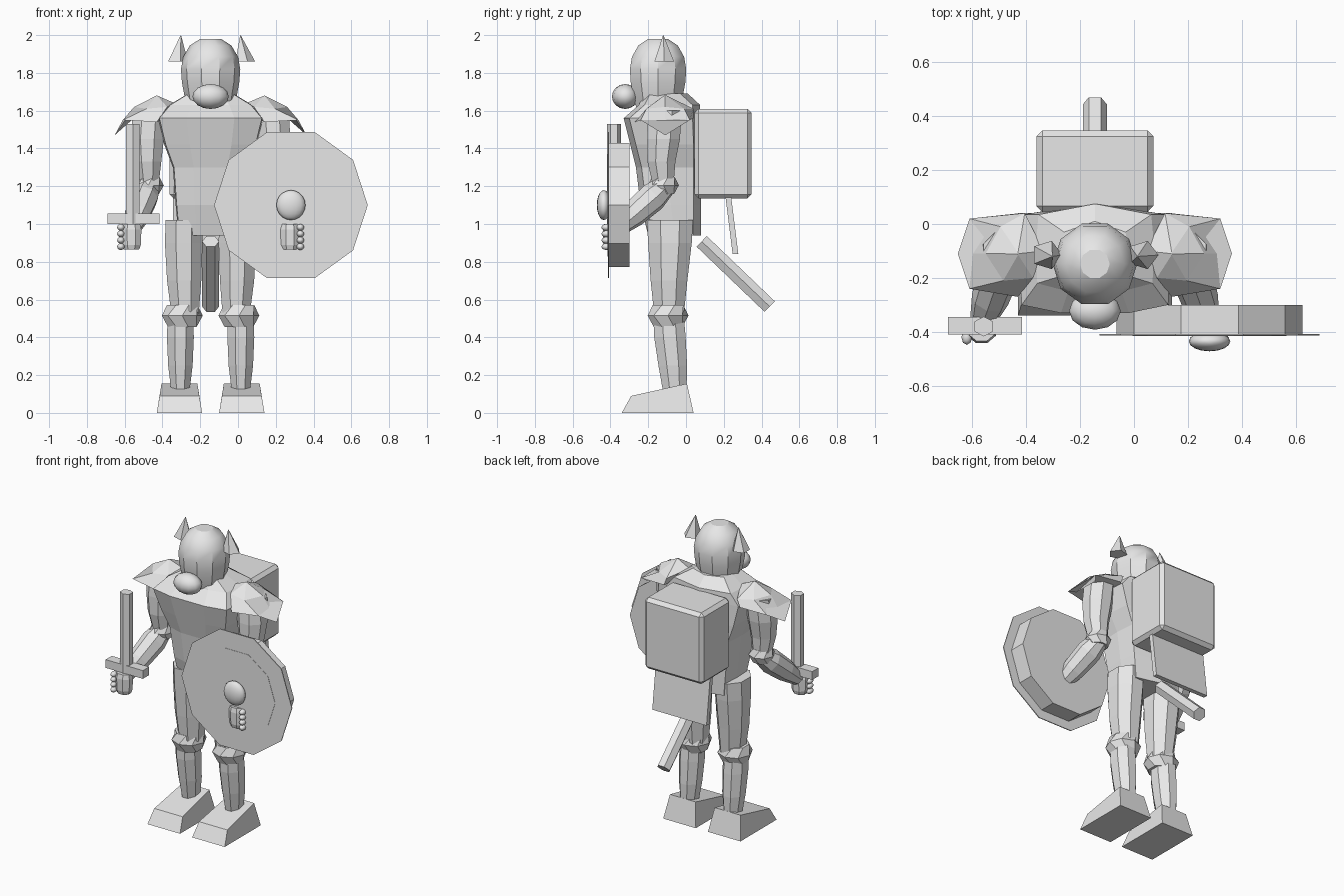
import bpy, bmesh, math
from mathutils import Vector

if "Cube" in bpy.data.objects:
    bpy.data.objects.remove(bpy.data.objects["Cube"])

CX = -0.145  # body centre line

grey = bpy.data.materials.new("plain_grey")
grey.diffuse_color = (0.8, 0.8, 0.8, 1)
grey.use_nodes = True
grey.node_tree.nodes["Principled BSDF"].inputs["Base Color"].default_value = grey.diffuse_color


def finish(name, bm, smooth=None):
    bmesh.ops.recalc_face_normals(bm, faces=bm.faces)
    me = bpy.data.meshes.new(name)
    bm.to_mesh(me)
    bm.free()
    ob = bpy.data.objects.new(name, me)
    bpy.context.collection.objects.link(ob)
    me.materials.append(grey)
    if smooth:
        bpy.ops.object.select_all(action='DESELECT')
        ob.select_set(True)
        bpy.context.view_layer.objects.active = ob
        bpy.ops.object.shade_smooth_by_angle(angle=math.radians(smooth))
    return ob


def ring(c, rx, ry, n=8, axis=(0, 0, 1), turn=0.5):
    """Elliptical ring of n points around c, perpendicular to axis."""
    q = Vector((0, 0, 1)).rotation_difference(Vector(axis))
    a = [2 * math.pi * (i + turn) / n for i in range(n)]
    return [Vector(c) + q @ Vector((rx * math.cos(t), ry * math.sin(t), 0)) for t in a]


def loft(name, rings, smooth=None):
    """Skin consecutive rings and cap both ends."""
    bm = bmesh.new()
    vs = [[bm.verts.new(p) for p in r] for r in rings]
    n = len(vs[0])
    for a, b in zip(vs, vs[1:]):
        for i in range(n):
            j = (i + 1) % n
            bm.faces.new((a[i], a[j], b[j], b[i]))
    bm.faces.new(vs[0])
    bm.faces.new(vs[-1])
    return finish(name, bm, smooth)


def box(name, lo, hi, bevel=0):
    bm = bmesh.new()
    bmesh.ops.create_cube(bm, size=1)
    for v in bm.verts:
        v.co = [(l + h) / 2 + c * (h - l) for c, l, h in zip(v.co, lo, hi)]
    if bevel:
        bmesh.ops.bevel(bm, geom=bm.edges[:], offset=bevel, segments=1, affect='EDGES')
    return finish(name, bm)


def ball(name, c, r, seg=16, rows=10):
    bm = bmesh.new()
    bmesh.ops.create_uvsphere(bm, u_segments=seg, v_segments=rows, radius=1)
    for v in bm.verts:
        v.co = [o + k * s for o, k, s in zip(c, v.co, r)]
    return finish(name, bm, 60)


# Torso: half width, front y, back y, height
torso = []
for hw, f, b, z in [(.17, -.20, .08, .94), (.185, -.24, .08, 1.10), (.20, -.265, .08, 1.30),
                    (.245, -.295, .08, 1.42), (.28, -.33, .075, 1.56),
                    (.22, -.25, .075, 1.63), (.12, -.22, .01, 1.69)]:
    torso.append([Vector((CX + u * hw, y, z)) for u, y in
                  [(-.45, f), (.45, f), (.97, f + .03), (1, (f + b) / 2), (.95, b - .04),
                   (0, b), (-.95, b - .04), (-1, (f + b) / 2), (-.97, f + .03)]])
loft("torso", torso)

# Head, muzzle
loft("head", [ring((CX, -.148, z), r, r, 10, turn=0) for r, z in
              [(.115, 1.60), (.135, 1.66), (.152, 1.75), (.157, 1.82), (.145, 1.885),
               (.11, 1.945), (.055, 1.98)]], 32)
ball("muzzle", (CX, -.322, 1.675), (.096, .07, .066), 12, 8)

for s, side in ((-1, "right"), (1, "left")):
    def X(u):
        return CX + s * u

    # Horns
    loft(side + "_horn", [ring((X(.178), -.115, 1.86), .058, .055, 5, turn=0),
                          ring((X(.158), -.12, 1.998), .002, .002, 5, turn=0)])

    # Pauldrons
    low = [(.508, -.11, 1.47), (.465, .02, 1.55), (.28, .04, 1.56),
           (.20, -.10, 1.58), (.285, -.27, 1.54), (.465, -.24, 1.55)]
    high = [(.405, -.11, 1.62), (.35, -.01, 1.61), (.26, .04, 1.61),
            (.19, -.10, 1.64), (.23, -.20, 1.62), (.34, -.21, 1.61)]
    apex = [(.285 + .01 * (p[0] - .3), -.11 + .05 * (p[1] + .1), 1.68) for p in high]
    loft(side + "_pauldron", [[Vector((X(u), y, z)) for u, y, z in r]
                              for r in (low, high, apex)])

    # Upper arm, elbow guard, forearm
    loft(side + "_upper_arm", [ring((X(u), y, z), r, r, 8) for u, y, z, r in
                               [(.325, -.11, 1.60, .095), (.335, -.12, 1.45, .095),
                                (.335, -.13, 1.33, .08), (.33, -.12, 1.20, .058)]])
    loft(side + "_elbow_guard", [ring((X(.33), -.12, z), r, r, 8, turn=t) for z, r, t in
                                 [(1.16, .062, .5), (1.205, .082, 0), (1.25, .064, .5)]])
    elbow, wrist = Vector((X(.33), -.11, 1.20)), Vector((X(.42), -.37, .97))
    d = wrist - elbow
    loft(side + "_forearm", [ring(elbow + d * t, r, r, 8, d) for t, r in
                             [(-.05, .055), (.25, .078), (.65, .07), (1, .045)]])

    # Hand with curled fingers
    loft(side + "_hand", [ring((X(.42), -.395, z), r, r * .85, 8) for z, r in
                          [(.865, .045), (.89, .055), (.97, .058), (1.0, .05)]])
    for k in range(4):
        z = .88 + .034 * k
        ball(f"{side}_finger_{k + 1}", (X(.475), -.42, z), (.02, .028, .018), 8, 6)

    # Thigh, knee guard, shin
    loft(side + "_thigh", [ring((X(u), y, z), rx, ry, 8) for u, y, z, rx, ry in
                           [(.135, -.09, .52, .078, .085), (.14, -.09, .70, .098, .105),
                            (.142, -.085, .90, .108, .125), (.142, -.085, 1.02, .104, .132)]])
    loft(side + "_knee_guard", [ring((X(.15), -.095, z), r, r, 8, turn=t) for z, r, t in
                                [(.455, .082, .5), (.515, .108, 0), (.57, .088, .5)]])
    loft(side + "_shin", [ring((X(.16), y, z), rx, ry, 8) for y, z, rx, ry in
                          [(-.06, .12, .053, .068), (-.07, .25, .07, .082),
                           (-.085, .40, .077, .09), (-.09, .48, .074, .088)]])

    # Boot: wedge rising to the heel
    sole = [(.045, -.34, 0), (.285, -.34, 0), (.285, .04, 0), (.045, .04, 0)]
    top = [(.06, -.29, .09), (.27, -.29, .09), (.26, .005, .155), (.07, .005, .155)]
    loft(side + "_boot", [[Vector((X(u), y, z)) for u, y, z in r] for r in (sole, top)])

# Shield: drum, wide thin face, inner plate, boss
for name, r, y0, y1 in [("shield_drum", .345, -.30, -.408), ("shield_face", .407, -.408, -.414),
                        ("shield_inner_plate", .285, -.413, -.416)]:
    loft(name, [ring((.28, y, 1.10), r, r, 10, (0, -1, 0), 0) for y in (y0, y1)])
ball("shield_boss", (.28, -.435, 1.10), (.077, .037, .079))

# Sword
box("sword_guard", (-.69, -.41, 1.0), (-.415, -.345, 1.055))
loft("sword_blade", [ring((-.557, -.38, z), .04, .037, 6, turn=.5) for z in (1.0, 1.53)])
loft("sword_grip", [ring((-.557, -.38, z), .025, .025, 6) for z in (.87, 1.01)])

# Backpack with hanging flap
box("backpack", (-.362, .045, 1.135), (.072, .347, 1.61), .022)
loft("backpack_flap", [[Vector((x, y + dy, z)) for x, dy in
                        [(-.345, -.015), (.055, -.015), (.055, .015), (-.345, .015)]]
                       for y, z in [(.222, 1.16), (.262, .84)]])

# Slanted scabbard behind the hips
a, b = Vector((CX, .083, .908)), Vector((CX, .443, .563))
loft("scabbard", [ring(p, .045, .045, 6, b - a, 0) for p in (a, b)])
